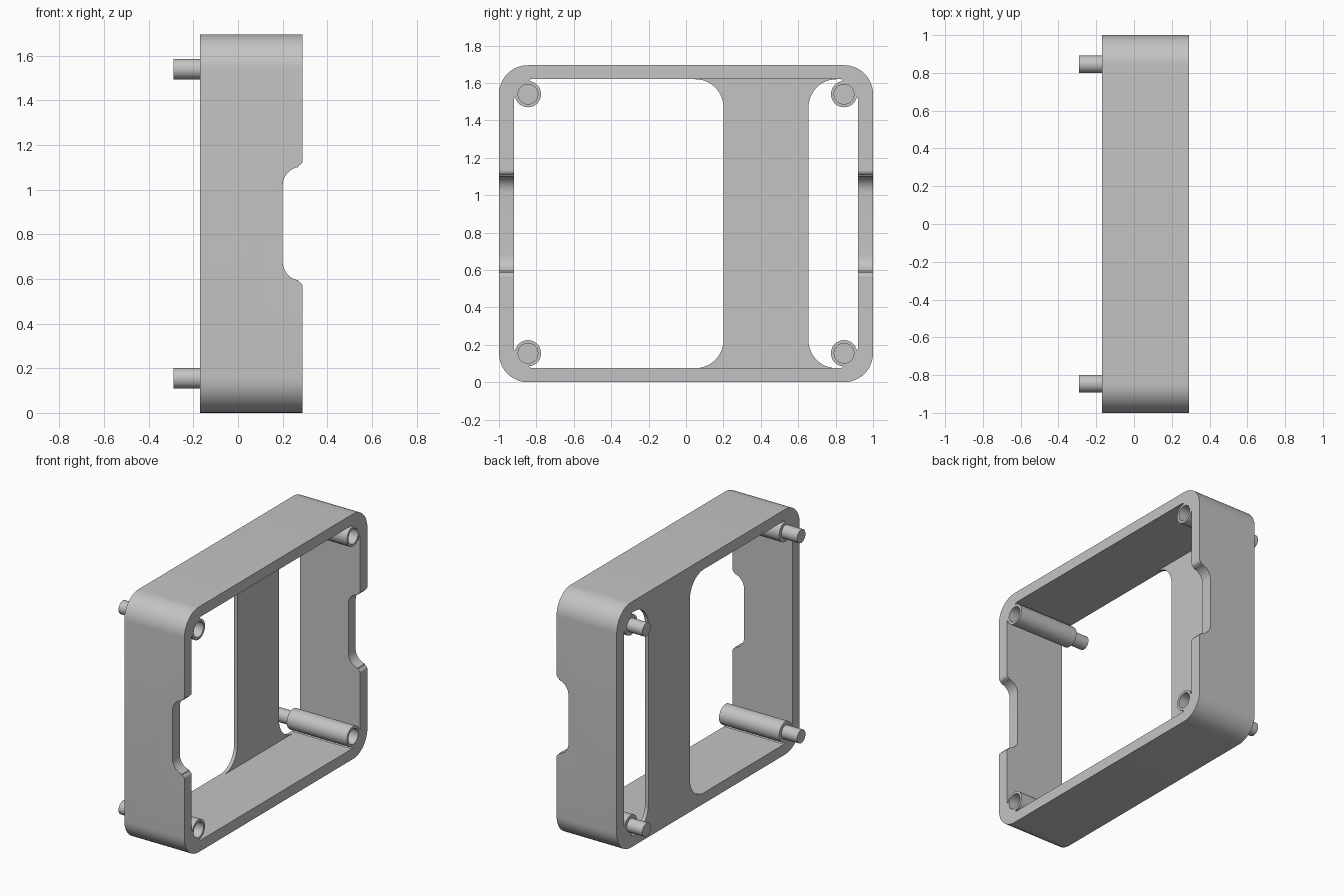
import bpy, bmesh, math
from mathutils import Vector

cube = bpy.data.objects.get("Cube")
if cube:
    bpy.data.objects.remove(cube, do_unlink=True)

H = 1.695                      # height of the frame
BACK, FRONT = -0.17, 0.29      # frame extent along x
CY, CZ = 0.845, 0.155          # corner post position

grey = bpy.data.materials.new("plain_grey")
grey.use_nodes = True
colour = (0.55, 0.55, 0.55, 1)
grey.diffuse_color = colour
grey.node_tree.nodes["Principled BSDF"].inputs["Base Color"].default_value = colour


def arc(cu, cv, r, start, end, n=12):
    steps = [math.radians(start + (end - start) * i / n) for i in range(n + 1)]
    return [(cu + r * math.cos(a), cv + r * math.sin(a)) for a in steps]


def prism(name, profile, lo, hi, axis="x"):
    """Extrude a (y, z) profile along x, or an (x, z) profile along y."""
    bm = bmesh.new()
    place = (lambda u, v: (lo, u, v)) if axis == "x" else (lambda u, v: (u, lo, v))
    face = bm.faces.new([bm.verts.new(place(u, v)) for u, v in profile])
    ext = bmesh.ops.extrude_face_region(bm, geom=[face])
    shift = Vector((hi - lo, 0, 0) if axis == "x" else (0, hi - lo, 0))
    bmesh.ops.translate(bm, vec=shift,
                        verts=[g for g in ext["geom"] if isinstance(g, bmesh.types.BMVert)])
    bmesh.ops.recalc_face_normals(bm, faces=bm.faces)
    mesh = bpy.data.meshes.new(name)
    bm.to_mesh(mesh)
    bm.free()
    mesh.materials.append(grey)
    obj = bpy.data.objects.new(name, mesh)
    bpy.context.collection.objects.link(obj)
    return obj


def rod(name, y, z, r, lo, hi):
    return prism(name, arc(y, z, r, 0, 360, 40)[:-1], lo, hi)


def select(obj):
    bpy.ops.object.select_all(action="DESELECT")
    obj.select_set(True)
    bpy.context.view_layer.objects.active = obj


def combine(target, tool, operation):
    mod = target.modifiers.new("combine", "BOOLEAN")
    mod.operation, mod.object, mod.solver = operation, tool, "EXACT"
    select(target)
    bpy.ops.object.modifier_apply(modifier=mod.name)
    bpy.data.objects.remove(tool, do_unlink=True)


# Rounded outer frame
corners = [(CY, H - CZ, 0), (-CY, H - CZ, 90), (-CY, CZ, 180), (CY, CZ, 270)]
outline = [p for y, z, a in corners for p in arc(y, z, 0.155, a, a + 90)]
frame = prism("frame", outline, BACK, FRONT)

# Open middle, corners left filled behind the posts
half, mid = 0.92, H / 2
opening = [(0.92, 0.67), (0.83, 0.7725)]
inner = opening + [(-y, z) for y, z in reversed(opening)]
inner += [(-y, -z) for y, z in opening] + [(y, -z) for y, z in reversed(opening)]
combine(frame, prism("opening_cutter", [(y, mid + z) for y, z in inner], -0.5, 0.5),
        "DIFFERENCE")

# Rounded notch across both side walls
upper = [(0.2, 0.0)] + arc(0.285, 0.17, 0.085, 180, 100, 10)
upper += arc(0.265, 0.285, 0.025, -70, 0, 6) + [(0.4, 0.285)]
notch = [(x, mid + z) for x, z in upper]
notch += [(x, mid - z) for x, z in reversed(upper[1:])]
combine(frame, prism("notch_cutter", notch, -1.2, 1.2, "y"), "DIFFERENCE")

# Hollow corner posts joined to the frame
for y, z, _ in corners:
    combine(frame, rod("post", y, z, 0.07, BACK, FRONT), "UNION")
    combine(frame, rod("hole_cutter", y, z, 0.053, FRONT - 0.14, FRONT + 0.1), "DIFFERENCE")

# Cross plate with flared ends, flush with the back rim
top, low, r = H - 0.075, 0.075, 0.15
flare = arc(0.655 + r, top - r, r, 180, 90) + [(0.655 + r, top + 0.01)]
flare += [(0.2 - r, top + 0.01)] + arc(0.2 - r, top - r, r, 90, 0)
plate_outline = flare + [(y, H - z) for y, z in reversed(flare)]
plate = prism("cross_plate", plate_outline, BACK, BACK + 0.025)

# Locating pegs
pegs = [rod("peg", y, z, 0.046, BACK - 0.12, BACK + 0.02) for y, z, _ in corners]

for obj in [frame, plate] + pegs:
    select(obj)
    bpy.ops.object.shade_smooth_by_angle(angle=math.radians(30))
